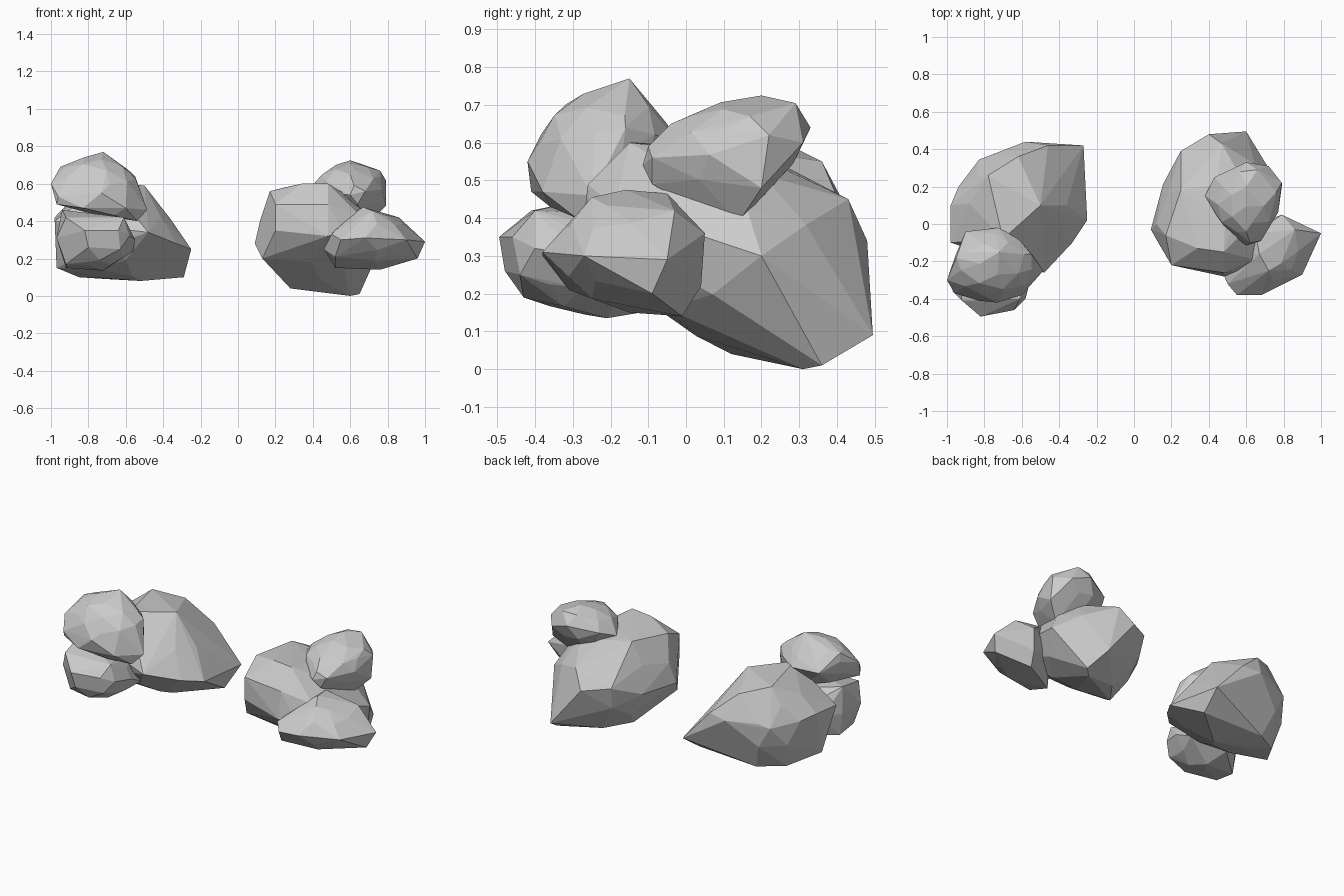
import bpy, bmesh, math
from mathutils import Vector, Euler


def boulder(name, centre, radii, tilt, corners):
    """Faceted boulder: a rounded core wrapped together with its chipped corners."""
    bm = bmesh.new()
    core = bmesh.new()
    bmesh.ops.create_icosphere(core, subdivisions=2, radius=1)
    turn = Euler([math.radians(a) for a in tilt]).to_matrix()
    for v in core.verts:
        p = Vector(a * b for a, b in zip(v.co, radii))
        bm.verts.new(turn @ p + Vector(centre))
    core.free()
    for c in corners:
        bm.verts.new(c)
    bmesh.ops.convex_hull(bm, input=bm.verts[:])
    bmesh.ops.delete(bm, geom=[v for v in bm.verts if not v.link_faces], context='VERTS')
    bmesh.ops.dissolve_limit(bm, angle_limit=math.radians(4), verts=bm.verts[:], edges=bm.edges[:])
    bmesh.ops.recalc_face_normals(bm, faces=bm.faces[:])
    mesh = bpy.data.meshes.new(name)
    bm.to_mesh(mesh)
    bm.free()
    ob = bpy.data.objects.new(name, mesh)
    bpy.context.collection.objects.link(ob)
    return ob


# Left pile: large base boulder, one stacked on top, one at the front
boulder("left_base_boulder", (-0.65, 0.11, 0.34), (0.31, 0.29, 0.25), (0, 12, 0), [
    (-0.27, 0.42, 0.20), (-0.25, 0.02, 0.25), (-0.33, -0.10, 0.28), (-0.48, -0.26, 0.34),
    (-0.46, 0.42, 0.41), (-0.62, 0.36, 0.55), (-0.78, 0.26, 0.60), (-0.58, 0.44, 0.40),
    (-0.76, 0.37, 0.40), (-0.90, 0.25, 0.40), (-0.98, 0.10, 0.42), (-0.97, 0.03, 0.15),
    (-0.50, 0.10, 0.59), (-0.70, -0.08, 0.61), (-0.98, -0.10, 0.40), (-0.29, 0.28, 0.10),
    (-0.52, 0.09, 0.08), (-0.70, 0.30, 0.09), (-0.85, 0.21, 0.10), (-0.36, 0.10, 0.41)])
boulder("left_top_boulder", (-0.75, -0.22, 0.59), (0.22, 0.18, 0.15), (20, 8, 0), [
    (-0.72, -0.15, 0.77), (-1.0, -0.30, 0.60), (-0.95, -0.18, 0.69), (-0.485, -0.25, 0.46),
    (-0.54, -0.29, 0.40), (-0.73, -0.42, 0.55), (-0.96, -0.37, 0.53), (-0.90, -0.04, 0.60),
    (-0.72, -0.02, 0.60), (-0.60, -0.38, 0.47), (-0.66, -0.36, 0.43), (-0.83, -0.41, 0.47),
    (-0.55, -0.16, 0.64), (-0.97, -0.35, 0.49)])
boulder("left_front_boulder", (-0.76, -0.27, 0.29), (0.19, 0.18, 0.145), (0, 0, 0), [
    (-0.82, -0.495, 0.35), (-0.64, -0.46, 0.35), (-0.63, -0.44, 0.25), (-0.80, -0.48, 0.26),
    (-0.55, -0.28, 0.30), (-0.92, -0.36, 0.17), (-0.74, -0.43, 0.19), (-0.92, -0.22, 0.15),
    (-0.72, -0.21, 0.135), (-0.97, -0.36, 0.31), (-0.92, -0.41, 0.42), (-0.61, -0.40, 0.42),
    (-0.94, -0.22, 0.46), (-0.56, -0.16, 0.24), (-0.58, -0.40, 0.32), (-0.74, -0.06, 0.16)])

# Right pile: large base boulder, one stacked on top, one at the front
boulder("right_base_boulder", (0.44, 0.12, 0.32), (0.30, 0.32, 0.25), (-22, 0, 0), [
    (0.09, -0.03, 0.28), (0.20, -0.22, 0.35), (0.20, -0.22, 0.49), (0.48, -0.26, 0.49),
    (0.48, -0.28, 0.32), (0.60, 0.31, 0.0), (0.65, 0.36, 0.01), (0.60, 0.495, 0.09),
    (0.28, 0.12, 0.04), (0.39, 0.27, 0.03), (0.40, 0.48, 0.34), (0.25, 0.39, 0.36),
    (0.25, 0.18, 0.58), (0.48, -0.15, 0.60), (0.34, -0.13, 0.60), (0.17, -0.06, 0.56),
    (0.78, 0.20, 0.30), (0.47, 0.43, 0.45), (0.13, -0.10, 0.20), (0.12, 0.0, 0.41),
    (0.65, -0.19, 0.43), (0.57, -0.25, 0.34)])
boulder("right_top_boulder", (0.60, 0.12, 0.58), (0.18, 0.19, 0.13), (12, 0, 0), [
    (0.60, 0.20, 0.725), (0.66, 0.29, 0.705), (0.60, 0.33, 0.64), (0.79, 0.22, 0.62),
    (0.79, 0.20, 0.48), (0.70, 0.14, 0.39), (0.60, -0.115, 0.54), (0.68, -0.09, 0.56),
    (0.38, 0.15, 0.57), (0.43, 0.25, 0.61), (0.62, -0.10, 0.59), (0.60, -0.04, 0.65),
    (0.64, -0.09, 0.49), (0.66, 0.0, 0.44), (0.72, 0.31, 0.60), (0.57, 0.28, 0.70),
    (0.76, 0.17, 0.67)])
boulder("right_front_boulder", (0.71, -0.16, 0.31), (0.21, 0.17, 0.145), (0, 0, 35), [
    (1.0, -0.05, 0.29), (0.96, -0.09, 0.20), (0.86, -0.03, 0.42), (0.67, -0.16, 0.475),
    (0.65, -0.05, 0.465), (0.52, -0.31, 0.21), (0.55, -0.38, 0.30), (0.68, -0.38, 0.31),
    (0.90, -0.27, 0.30), (0.46, -0.23, 0.25), (0.52, -0.15, 0.15), (0.76, -0.01, 0.14),
    (0.79, 0.05, 0.36), (0.50, -0.32, 0.33), (0.78, 0.04, 0.22), (0.72, -0.25, 0.455)])
